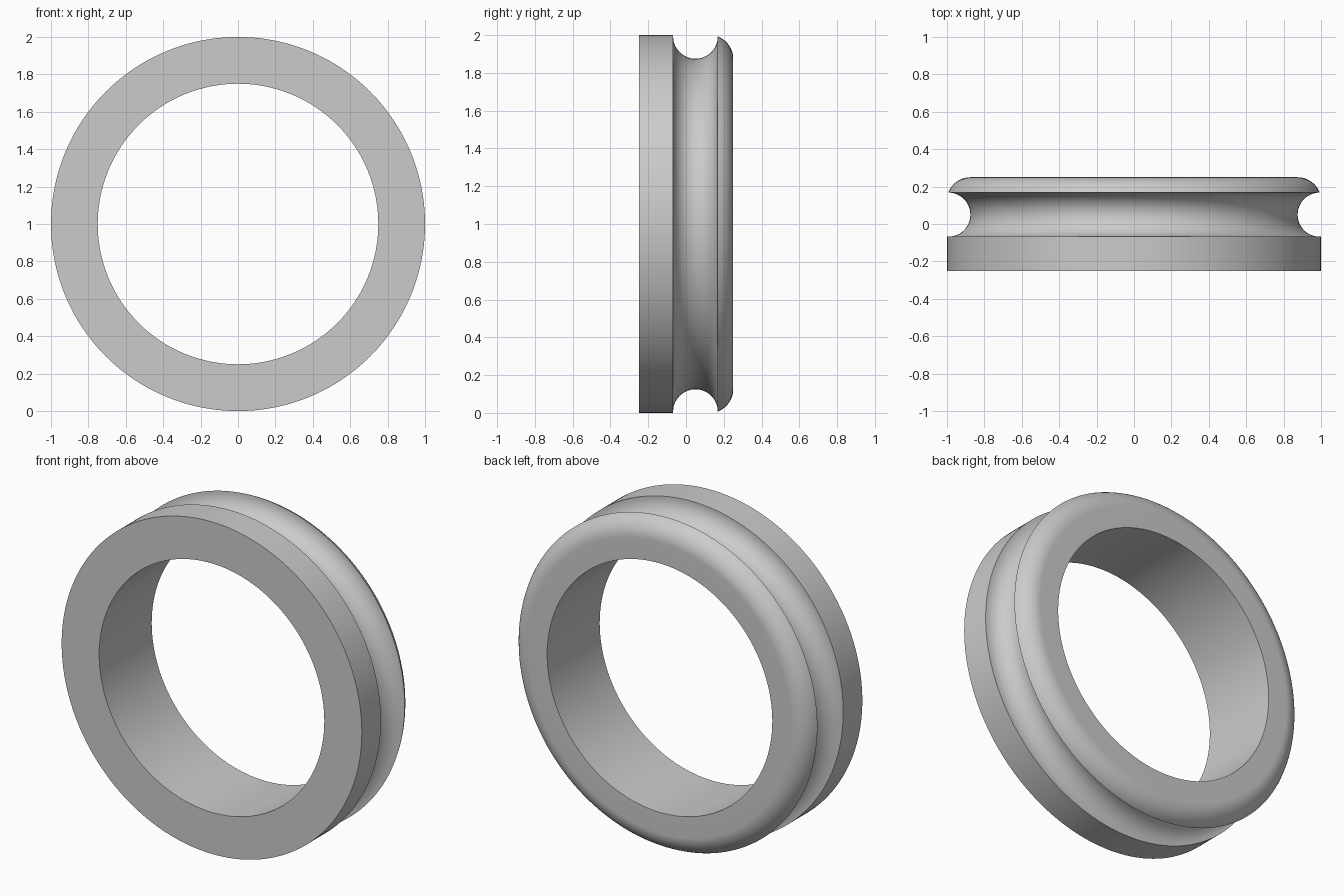
import bpy, bmesh
from math import sin, cos, pi, radians, asin
from mathutils import Vector

cube = bpy.data.objects.get("Cube")
if cube:
    bpy.data.objects.remove(cube, do_unlink=True)

OUTER, INNER, HALF = 1.0, 0.75, 0.25
FILLET = 0.125
GROOVE_Y, GROOVE_R, GROOVE_C = 0.05, 0.118, 0.993
STEPS = 160


def arc(cy, cr, radius, start, end, n):
    """Points (y, r) along an arc in the ring's cross-section."""
    angles = [start + (end - start) * i / n for i in range(n + 1)]
    return [(cy + radius * cos(a), cr + radius * sin(a)) for a in angles]


# Cross-section: flat flange, round groove, rounded back rim, straight bore
lip = GROOVE_Y + GROOVE_R - (HALF - FILLET)
profile = [(-HALF, INNER), (-HALF, OUTER), (GROOVE_Y - GROOVE_R, OUTER)]
profile += arc(GROOVE_Y, GROOVE_C, GROOVE_R, pi, 2 * pi, 28)
profile += arc(HALF - FILLET, OUTER - FILLET, FILLET,
               pi / 2 - asin(lip / FILLET), 0, 16)[1:]
profile += [(HALF, INNER)]

# Revolve the closed section around the y axis
bm = bmesh.new()
verts = [bm.verts.new((0, y, r)) for y, r in profile]
edges = [bm.edges.new((v, verts[(i + 1) % len(verts)]))
         for i, v in enumerate(verts)]
bmesh.ops.spin(bm, geom=verts + edges, cent=Vector(), axis=Vector((0, 1, 0)),
               angle=2 * pi, steps=STEPS, use_merge=True)
bmesh.ops.remove_doubles(bm, verts=bm.verts, dist=0.0005)
bmesh.ops.recalc_face_normals(bm, faces=bm.faces)
mesh = bpy.data.meshes.new("grooved_ring")
bm.to_mesh(mesh)
bm.free()

ring = bpy.data.objects.new("grooved_ring", mesh)
ring.location.z = OUTER
bpy.context.collection.objects.link(ring)

# Plain grey finish
grey = bpy.data.materials.new("plain_grey")
grey.use_nodes = True
colour = (0.6, 0.6, 0.6, 1)
grey.diffuse_color = colour
grey.node_tree.nodes["Principled BSDF"].inputs["Base Color"].default_value = colour
mesh.materials.append(grey)

# Smooth curves with crisp rims
bpy.ops.object.select_all(action="DESELECT")
ring.select_set(True)
bpy.context.view_layer.objects.active = ring
bpy.ops.object.shade_smooth_by_angle(angle=radians(30))
